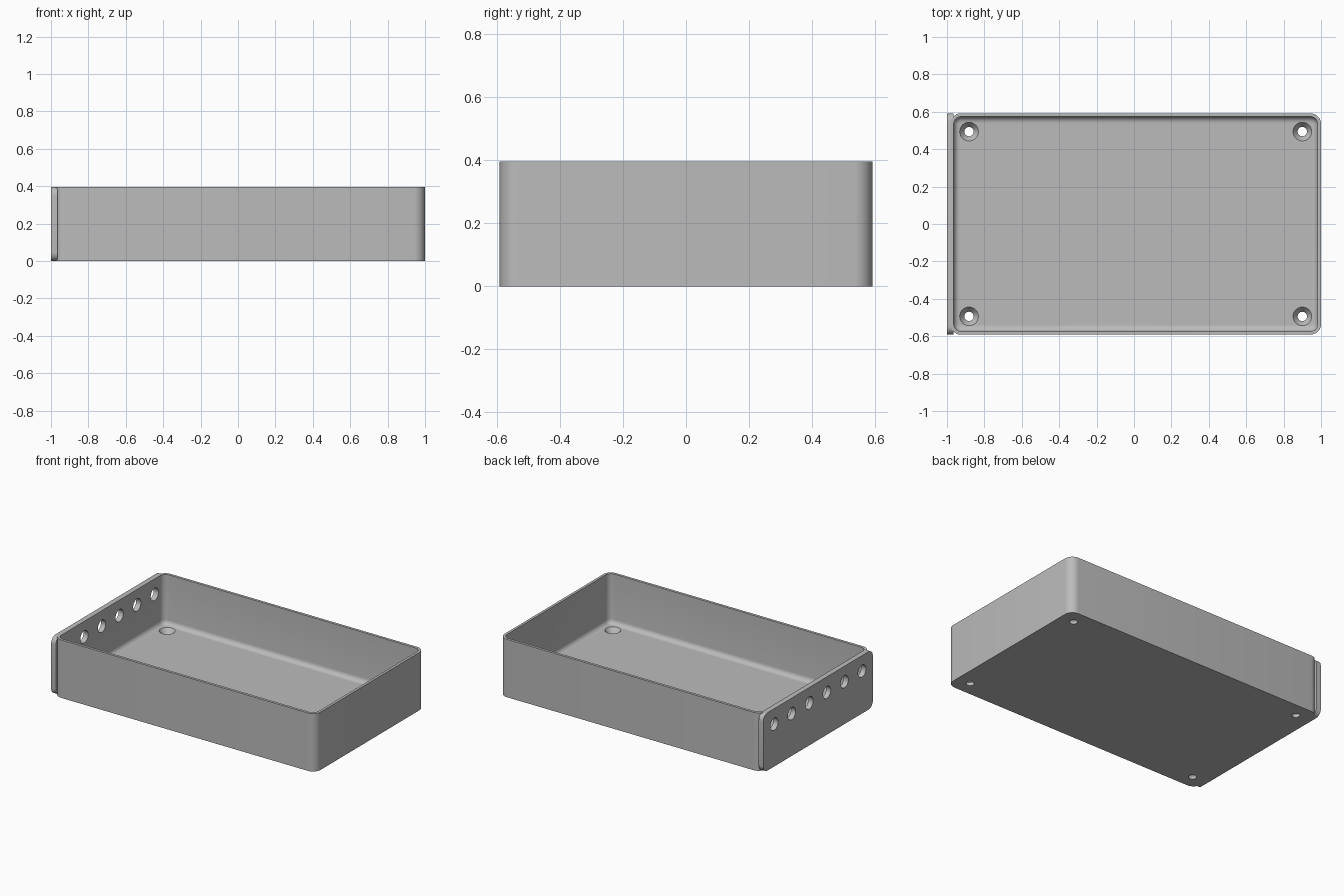
import bpy, bmesh, math
from mathutils import Vector

if "Cube" in bpy.data.objects:
    bpy.data.objects.remove(bpy.data.objects["Cube"])

# Overall dimensions
X0, X1, Y, H = -0.982, 1.0, 0.592, 0.396
WALL, FLOOR, CORNER, FILLET = 0.018, 0.055, 0.058, 0.032

grey = bpy.data.materials.new("plain grey")
grey.use_nodes = True
grey.diffuse_color = (0.5, 0.5, 0.5, 1)
grey.node_tree.nodes["Principled BSDF"].inputs["Base Color"].default_value = (0.5, 0.5, 0.5, 1)


def rounded_rect(a0, a1, b0, b1, r, steps=8):
    """Counter-clockwise outline with rounded corners."""
    pts = []
    centres = [(a1 - r, b1 - r), (a0 + r, b1 - r), (a0 + r, b0 + r), (a1 - r, b0 + r)]
    for k, (a, b) in enumerate(centres):
        for i in range(steps + 1):
            t = math.pi / 2 * (k + i / steps)
            pts.append((a + r * math.cos(t), b + r * math.sin(t)))
    return pts


def loft(name, rings):
    """Skin a stack of equal rings and cap both ends."""
    bm = bmesh.new()
    loops = [[bm.verts.new(p) for p in ring] for ring in rings]
    for lo, hi in zip(loops, loops[1:]):
        n = len(lo)
        for i in range(n):
            j = (i + 1) % n
            bm.faces.new((lo[i], lo[j], hi[j], hi[i]))
    bm.faces.new(list(reversed(loops[0])))
    bm.faces.new(loops[-1])
    bmesh.ops.recalc_face_normals(bm, faces=bm.faces)
    mesh = bpy.data.meshes.new(name)
    bm.to_mesh(mesh)
    bm.free()
    obj = bpy.data.objects.new(name, mesh)
    bpy.context.collection.objects.link(obj)
    mesh.materials.append(grey)
    return obj


def turned(name, centre, axis, profile, sides=32):
    """Round cutter from (radius, distance along axis) pairs."""
    axis = Vector(axis)
    u = axis.orthogonal().normalized()
    v = axis.cross(u)
    angles = [2 * math.pi * i / sides for i in range(sides)]
    return loft(name, [[Vector(centre) + axis * d + r * (u * math.cos(t) + v * math.sin(t))
                        for t in angles] for r, d in profile])


def activate(obj):
    bpy.ops.object.select_all(action='DESELECT')
    obj.select_set(True)
    bpy.context.view_layer.objects.active = obj


def cut(obj, cutters):
    activate(obj)
    for c in cutters:
        mod = obj.modifiers.new("hole", 'BOOLEAN')
        mod.operation, mod.solver, mod.object = 'DIFFERENCE', 'EXACT', c
        bpy.ops.object.modifier_apply(modifier=mod.name)


# Open tray: outer wall, rim, inner wall, then a rounded floor edge
def tray_ring(inset, z):
    return [(x, y, z) for x, y in rounded_rect(X0 + inset, X1 - inset, -Y + inset, Y - inset, CORNER - inset)]


section = [(0, 0), (0, H), (WALL, H)]
for i in range(7):
    t = math.pi / 2 * i / 6
    section.append((WALL + FILLET * (1 - math.cos(t)), FLOOR + FILLET * (1 - math.sin(t))))
tray = loft("tray", [tray_ring(d, z) for d, z in section])

# End plate with rounded corners
plate_outline = rounded_rect(-Y, Y, 0, H, 0.045)
plate = loft("end_plate", [[(x, y, z) for y, z in plate_outline] for x in (-1.0, X0 + WALL - 0.001)])

# Countersunk screw holes in the floor corners
screw_cutters = [turned("screw_cutter", (x, y, 0), (0, 0, 1),
                        [(0.025, -0.05), (0.025, 0.022), (0.05, FLOOR), (0.05, FLOOR + 0.03)])
                 for x in (X0 + 0.1, X1 - 0.1) for y in (-0.494, 0.494)]

# Row of cable holes through the plate and the wall behind it
cable_cutters = [turned("cable_cutter", (-1, 0.19 * (i - 2.5), 0.29), (1, 0, 0), [(0.042, -0.1), (0.042, 0.1)])
                 for i in range(6)]

cut(tray, screw_cutters + cable_cutters)
cut(plate, cable_cutters)
for c in screw_cutters + cable_cutters:
    bpy.data.objects.remove(c)

for obj in (tray, plate):
    activate(obj)
    bpy.ops.object.shade_smooth_by_angle(angle=math.radians(30))
